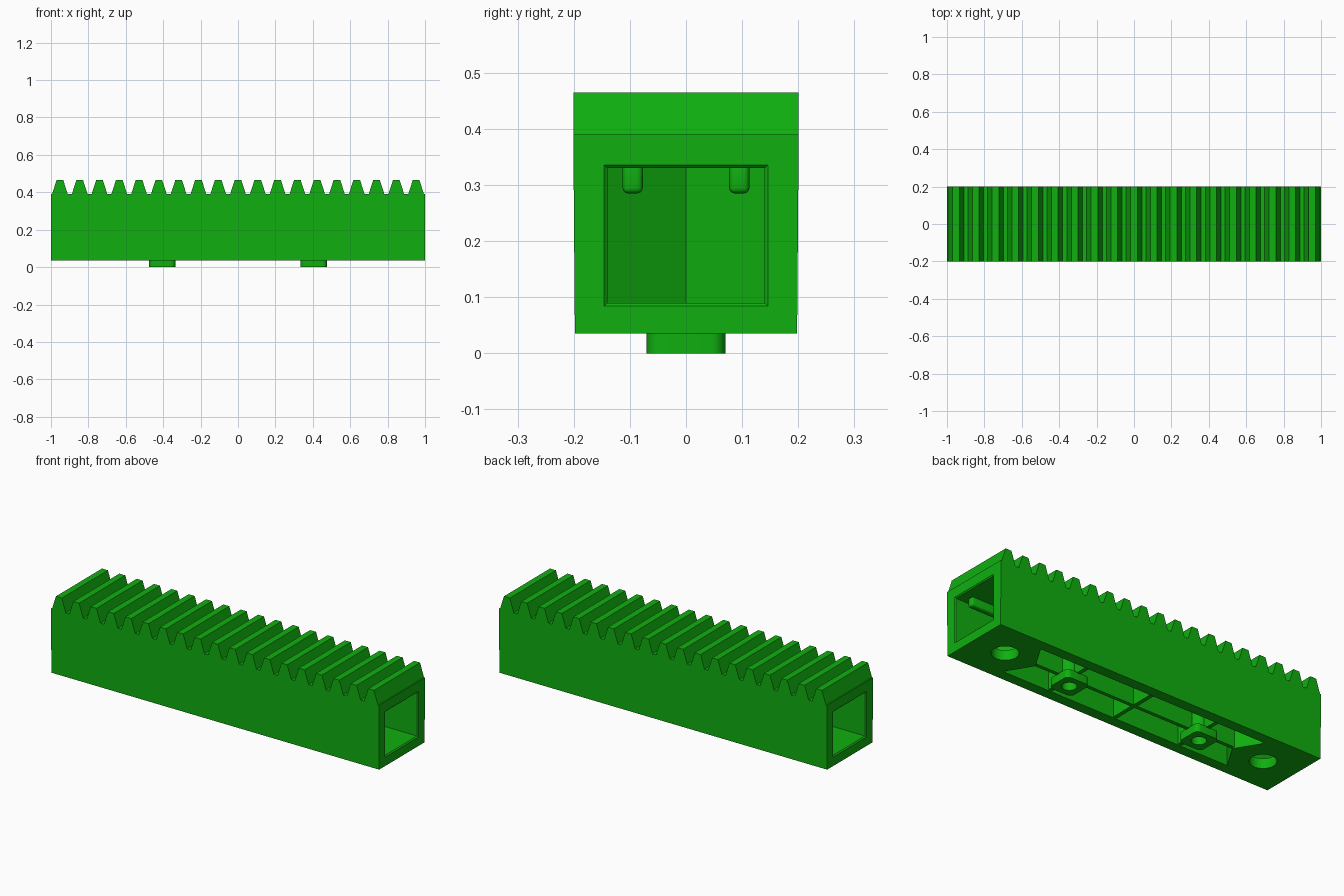
import bpy
import bmesh
from math import cos, sin, tau, radians

if "Cube" in bpy.data.objects:
    bpy.data.objects.remove(bpy.data.objects["Cube"], do_unlink=True)

green = bpy.data.materials.new("bright green")
green.use_nodes = True
colour = (0.005, 0.43, 0.005, 1)
green.diffuse_color = colour
green.node_tree.nodes["Principled BSDF"].inputs["Base Color"].default_value = colour

BOTTOM, ROOT, TIP = 0.035, 0.39, 0.465
FLOOR, CEILING = 0.09, 0.33
INNER = 0.14
BOSS_X, PIN_X = 0.405, 0.806


def loft(name, loop_a, loop_b):
    """Closed solid between two matching loops of points."""
    bm = bmesh.new()
    a = [bm.verts.new(p) for p in loop_a]
    b = [bm.verts.new(p) for p in loop_b]
    bm.faces.new(a)
    bm.faces.new(b)
    for i in range(len(a)):
        j = (i + 1) % len(a)
        bm.faces.new((a[i], a[j], b[j], b[i]))
    bmesh.ops.recalc_face_normals(bm, faces=bm.faces)
    mesh = bpy.data.meshes.new(name)
    bm.to_mesh(mesh)
    bm.free()
    mesh.materials.append(green)
    obj = bpy.data.objects.new(name, mesh)
    bpy.context.collection.objects.link(obj)
    return obj


def prism(name, outline, z0, z1):
    return loft(name, [(x, y, z0) for x, y in outline], [(x, y, z1) for x, y in outline])


def box(name, x0, x1, y0, y1, z0, z1):
    return prism(name, [(x0, y0), (x1, y0), (x1, y1), (x0, y1)], z0, z1)


def circle(cx, r, n=32):
    return [(cx + r * cos(tau * i / n), r * sin(tau * i / n)) for i in range(n)]


def rounded_square(cx, half, r, n=5):
    pts = []
    for k, (sx, sy) in enumerate([(1, 1), (-1, 1), (-1, -1), (1, -1)]):
        for i in range(n + 1):
            t = tau / 4 * (k + i / n)
            pts.append((cx + sx * (half - r) + r * cos(t), sy * (half - r) + r * sin(t)))
    return pts


def use(obj):
    bpy.ops.object.select_all(action='DESELECT')
    obj.select_set(True)
    bpy.context.view_layer.objects.active = obj


def cut(obj, cutter):
    use(obj)
    mod = obj.modifiers.new("cut", 'BOOLEAN')
    mod.operation, mod.solver, mod.object = 'DIFFERENCE', 'EXACT', cutter
    bpy.ops.object.modifier_apply(modifier=mod.name)


def discard(obj):
    bpy.data.objects.remove(obj, do_unlink=True)


# Toothed bar: side profile extruded across the width, slightly drafted
teeth, pitch = 19, 0.1058
profile = [(-1, BOTTOM), (-1, ROOT)]
for i in range(teeth):
    c = (i - (teeth - 1) / 2) * pitch
    profile += [(c - 0.042, ROOT), (c - 0.018, TIP), (c + 0.018, TIP), (c + 0.042, ROOT)]
profile += [(1, ROOT), (1, BOTTOM)]


def side(s):
    return [(x, s * (0.198 + 0.008 * (min(z, ROOT) - BOTTOM)), z) for x, z in profile]


rack = loft("toothed_bar", side(-1), side(1))


# End pockets with a pointed inner wall, chamfered rims and pin holes
def rim(x, grow):
    w = INNER + grow
    return [(x, -w, FLOOR - grow), (x, w, FLOOR - grow),
            (x, w, CEILING + grow), (x, -w, CEILING + grow)]


for s in (-1, 1):
    outline = [(s * 1.01, -INNER), (s * 0.74, -INNER), (s * 0.655, 0),
               (s * 0.74, INNER), (s * 1.01, INNER)]
    for cutter in (prism("pocket_cutter", outline, FLOOR, CEILING),
                   loft("rim_cutter", rim(s * 0.994, 0), rim(s * 1.002, 0.008)),
                   prism("pin_hole_cutter", circle(s * PIN_X, 0.067), 0, FLOOR + 0.03)):
        cut(rack, cutter)
        discard(cutter)

# Underside cavity with matching pointed ends
cavity = prism("cavity_cutter", [(-0.7, -INNER), (0.7, -INNER), (0.615, 0),
                                 (0.7, INNER), (-0.7, INNER), (-0.615, 0)], 0, CEILING)
cut(rack, cavity)
discard(cavity)

# Ribs inside the cavity
rib_low = BOTTOM + 0.006
top = CEILING + 0.01
spine = box("long_rib", -0.63, 0.63, -0.01, 0.01, rib_low, top)
box("middle_cross_rib", -0.011, 0.011, -0.15, 0.15, rib_low, top)

# Hollow mounting bosses with square feet, and the ribs that hold them
smooth = [rack]
for s, word in ((-1, "right"), (1, "left")):
    x = s * BOSS_X
    foot = prism(f"{word}_boss_foot", rounded_square(x, 0.07, 0.025), 0, 0.045)
    column = prism(f"{word}_boss_column", circle(x, 0.052), 0.04, top)
    cross = box(f"{word}_cross_rib", x - 0.011, x + 0.011, -0.15, 0.15, rib_low, top)
    bore = prism("bore_cutter", circle(x, 0.037), -0.01, 0.3)
    for part in (foot, column, cross, spine):
        cut(part, bore)
    discard(bore)
    smooth += [foot, column]

    # Rounded runners under each pocket ceiling
    for t, where in ((-1, "front"), (1, "back")):
        y = t * 0.095
        x0, x1 = sorted((s * 0.69, s * 0.945))
        runner = box(f"{word}_{where}_runner", x0, x1, y - 0.018, y + 0.018, 0.285, 0.345)
        use(runner)
        bevel = runner.modifiers.new("round", 'BEVEL')
        bevel.width, bevel.segments = 0.01, 3
        bpy.ops.object.modifier_apply(modifier=bevel.name)
        smooth.append(runner)

for obj in smooth:
    use(obj)
    bpy.ops.object.shade_smooth_by_angle(angle=radians(30))
